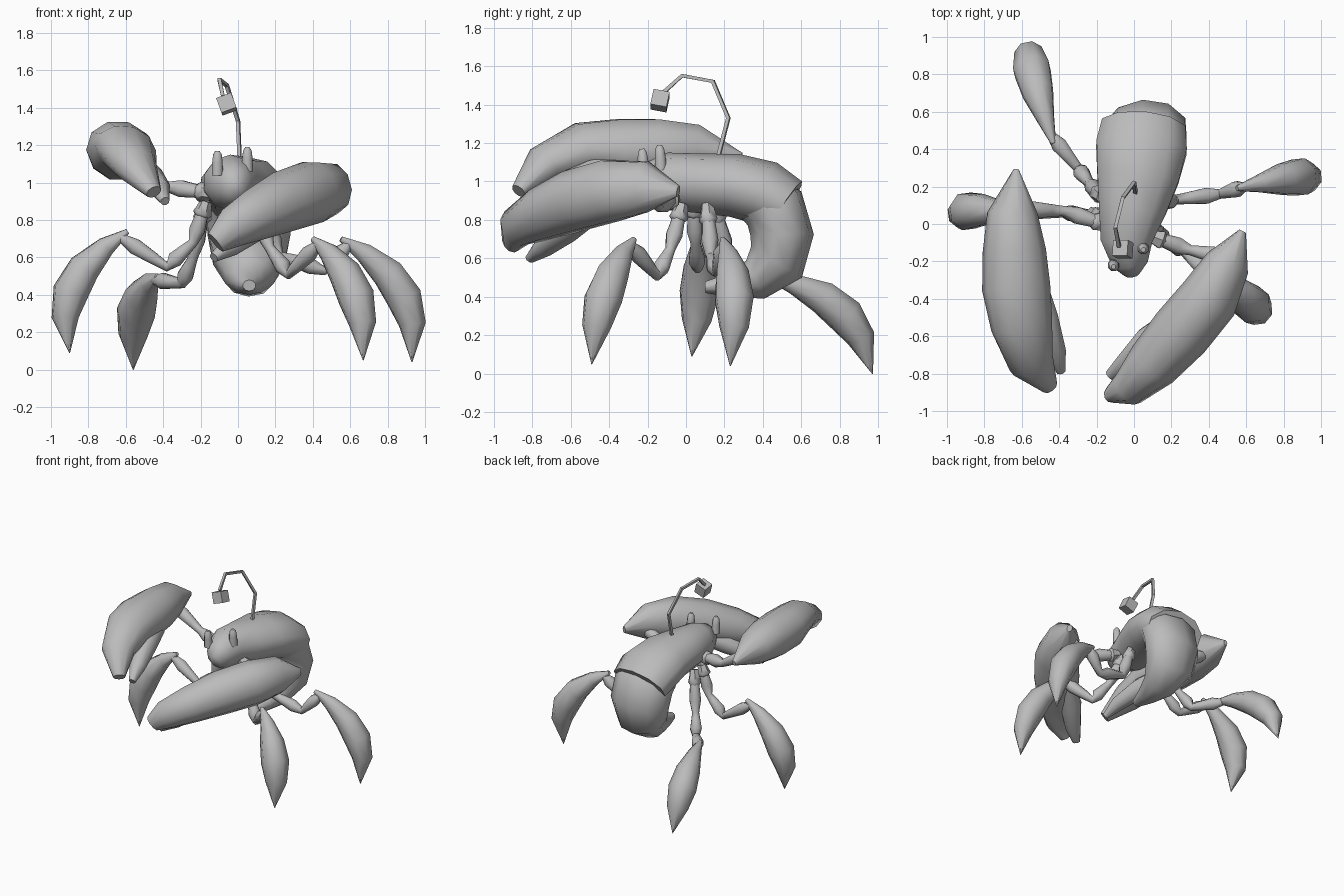
import bpy
import bmesh
import math
from mathutils import Vector, Matrix

cube = bpy.data.objects.get("Cube")
if cube:
    bpy.data.objects.remove(cube)

grey = bpy.data.materials.new("shell_grey")
grey.use_nodes = True
colour = (0.5, 0.5, 0.5, 1)
grey.diffuse_color = colour
grey.node_tree.nodes["Principled BSDF"].inputs["Base Color"].default_value = colour


def finish(name, bm, smooth=True):
    bmesh.ops.recalc_face_normals(bm, faces=bm.faces)
    mesh = bpy.data.meshes.new(name)
    bm.to_mesh(mesh)
    bm.free()
    mesh.materials.append(grey)
    obj = bpy.data.objects.new(name, mesh)
    bpy.context.collection.objects.link(obj)
    if smooth:
        bpy.ops.object.select_all(action="DESELECT")
        obj.select_set(True)
        bpy.context.view_layer.objects.active = obj
        bpy.ops.object.shade_smooth_by_angle(angle=math.radians(55))
    return obj


def loft(name, path, sizes, sides=8, roll=0, smooth=True):
    """Skin oval rings of (width, height) along a path."""
    path = [Vector(p) for p in path]
    bm = bmesh.new()
    across = (path[-1] - path[0]).cross(Vector((0, 0, 1))).normalized()
    rings = []
    for i, (centre, (w, h)) in enumerate(zip(path, sizes)):
        along = (path[min(i + 1, len(path) - 1)] - path[max(i - 1, 0)]).normalized()
        side = (across - along * across.dot(along)).normalized()
        up = side.cross(along)
        turn = Matrix.Rotation(roll, 3, along)
        ring = []
        for k in range(sides):
            a = math.tau * (k + 0.5) / sides
            offset = side * math.cos(a) * w / 2 + up * math.sin(a) * h / 2
            ring.append(bm.verts.new(centre + turn @ offset))
        rings.append(ring)
    for a, b in zip(rings, rings[1:]):
        for k in range(sides):
            n = (k + 1) % sides
            bm.faces.new((a[k], a[n], b[n], b[k]))
    bm.faces.new(rings[0])
    bm.faces.new(rings[-1])
    return finish(name, bm, smooth)


def limb(name, joints, thickness):
    """Jointed limb: every segment swells between narrow joints."""
    path, sizes = [], []
    for a, b in zip(joints, joints[1:]):
        for t, s in ((0, 0.75), (0.3, 0.95), (0.7, 1.25)):
            path.append(Vector(a).lerp(Vector(b), t))
            sizes.append((thickness * s, thickness * s))
    path.append(Vector(joints[-1]))
    sizes.append((thickness * 0.7,) * 2)
    loft(name, path, sizes, 8)
    # Flared hip socket where the limb meets the body
    a, b = Vector(joints[0]), Vector(joints[1])
    hip = [a.lerp(b, t) for t in (0, 0.15, 0.3, 0.4)]
    loft(name + "_hip", hip, [(thickness * s,) * 2 for s in (0.9, 1.1, 1.4, 0.8)], 6)


# Carapace from the face back to the rim
loft("carapace",
     [(-0.01, -0.27, 0.96), (-0.02, -0.21, 0.98), (-0.04, -0.09, 1.0), (-0.01, 0.08, 0.99),
      (0.02, 0.25, 0.98), (0.04, 0.41, 0.94), (0.05, 0.52, 0.87)],
     [(0.08, 0.1), (0.2, 0.22), (0.29, 0.3), (0.38, 0.31),
      (0.46, 0.33), (0.51, 0.34), (0.47, 0.31)], 10)

# Abdomen curling down and forward under the carapace, pointed at the end
loft("abdomen",
     [(0.04, 0.36, 0.94), (0.05, 0.46, 0.86), (0.06, 0.5, 0.72), (0.06, 0.47, 0.58),
      (0.06, 0.36, 0.49), (0.06, 0.22, 0.46), (0.06, 0.1, 0.45)],
     [(0.44, 0.29), (0.47, 0.33), (0.46, 0.33), (0.4, 0.31),
      (0.27, 0.22), (0.16, 0.12), (0.07, 0.06)], 10)

# Eye stalks
for n, (x, y, z) in enumerate(((-0.11, -0.22, 1.04), (0.05, -0.13, 1.06))):
    loft(f"eye_stalk_{n}", [(x, y, z), (x, y - 0.004, z + 0.07), (x, y - 0.007, z + 0.11),
                            (x, y - 0.008, z + 0.13)],
         [(0.065, 0.065), (0.06, 0.06), (0.05, 0.05), (0.025, 0.025)], 8)

# Bent lure rod with a cube hanging from its end
rod = [(0.01, 0.16, 1.1), (0.0, 0.22, 1.33), (-0.06, 0.14, 1.52),
       (-0.1, -0.02, 1.55), (-0.08, -0.12, 1.46)]
loft("lure_rod", rod, [(0.027, 0.027)] * len(rod), 4, smooth=False)
bm = bmesh.new()
bmesh.ops.create_cube(bm, size=0.085, matrix=Matrix.Translation((-0.06, -0.135, 1.42))
                      @ Matrix.Rotation(-0.35, 4, "Y") @ Matrix.Rotation(-0.2, 4, "X"))
finish("lure_cube", bm, False)

# Walking legs: jointed limb, then a curved blade foot (knee, middle, tip)
legs = {
    "left_front_leg": ([(0.09, -0.02, 0.88), (0.17, -0.08, 0.65), (0.27, -0.15, 0.51)],
                       (0.4, -0.27, 0.7), (0.62, -0.42, 0.42), (0.67, -0.49, 0.05)),
    "left_back_leg": ([(0.12, 0.11, 0.88), (0.22, 0.13, 0.61), (0.46, 0.16, 0.53)],
                      (0.55, 0.19, 0.7), (0.87, 0.25, 0.42), (0.93, 0.23, 0.04)),
    "right_front_leg": ([(-0.17, 0.04, 0.9), (-0.24, 0.05, 0.68), (-0.38, 0.06, 0.55)],
                        (-0.59, 0.07, 0.74), (-0.88, 0.07, 0.45), (-0.9, 0.03, 0.09)),
    "right_back_leg": ([(-0.17, 0.14, 0.9), (-0.24, 0.22, 0.6), (-0.3, 0.3, 0.46)],
                       (-0.43, 0.43, 0.5), (-0.54, 0.8, 0.33), (-0.56, 0.97, 0.0)),
}
foot_sizes = [(0.03, 0.03), (0.1, 0.11), (0.18, 0.18), (0.21, 0.2), (0.16, 0.15), (0.004, 0.004)]
for name, (joints, knee, middle, tip) in legs.items():
    p, m, q = Vector(knee), Vector(middle), Vector(tip)
    bend = m * 2 - (p + q) / 2
    inner = p.lerp(m, 0.12)
    limb(name, joints + [tuple(inner)], 0.073)
    curve = [p * (1 - t) ** 2 + bend * 2 * t * (1 - t) + q * t * t
             for t in (0, 0.15, 0.35, 0.55, 0.75, 1)]
    loft(name + "_foot", curve, foot_sizes, 8)

# Claw arms
limb("left_arm", [(0.08, -0.06, 0.92), (0.3, -0.14, 0.87), (0.5, -0.18, 0.94)], 0.078)
limb("right_arm", [(-0.13, -0.01, 0.94), (-0.38, 0.07, 0.98), (-0.62, 0.08, 1.12)], 0.078)

# Claws: palm with the upper finger, and a thinner lower finger
loft("left_claw",
     [(0.58, -0.04, 0.95), (0.5, -0.21, 0.97), (0.4, -0.4, 0.95), (0.25, -0.58, 0.9),
      (0.1, -0.75, 0.83), (-0.03, -0.88, 0.76), (-0.12, -0.91, 0.68)],
     [(0.04, 0.06), (0.24, 0.28), (0.32, 0.34), (0.33, 0.33),
      (0.29, 0.28), (0.2, 0.22), (0.09, 0.13)], 10, 0.3)
loft("left_claw_finger",
     [(0.25, -0.47, 0.84), (0.08, -0.62, 0.75), (-0.04, -0.74, 0.66), (-0.13, -0.81, 0.6)],
     [(0.1, 0.1), (0.16, 0.14), (0.12, 0.11), (0.06, 0.05)], 8)
loft("right_claw",
     [(-0.63, 0.29, 1.13), (-0.65, 0.06, 1.17), (-0.64, -0.14, 1.17), (-0.63, -0.34, 1.17),
      (-0.6, -0.54, 1.18), (-0.55, -0.74, 1.09), (-0.45, -0.87, 0.95)],
     [(0.03, 0.04), (0.27, 0.26), (0.34, 0.32), (0.37, 0.32),
      (0.34, 0.25), (0.25, 0.2), (0.09, 0.08)], 10, -0.3)
loft("right_claw_finger",
     [(-0.56, -0.26, 1.09), (-0.48, -0.5, 1.04), (-0.42, -0.68, 0.97), (-0.39, -0.79, 0.9)],
     [(0.16, 0.16), (0.16, 0.15), (0.12, 0.11), (0.05, 0.05)], 8)
